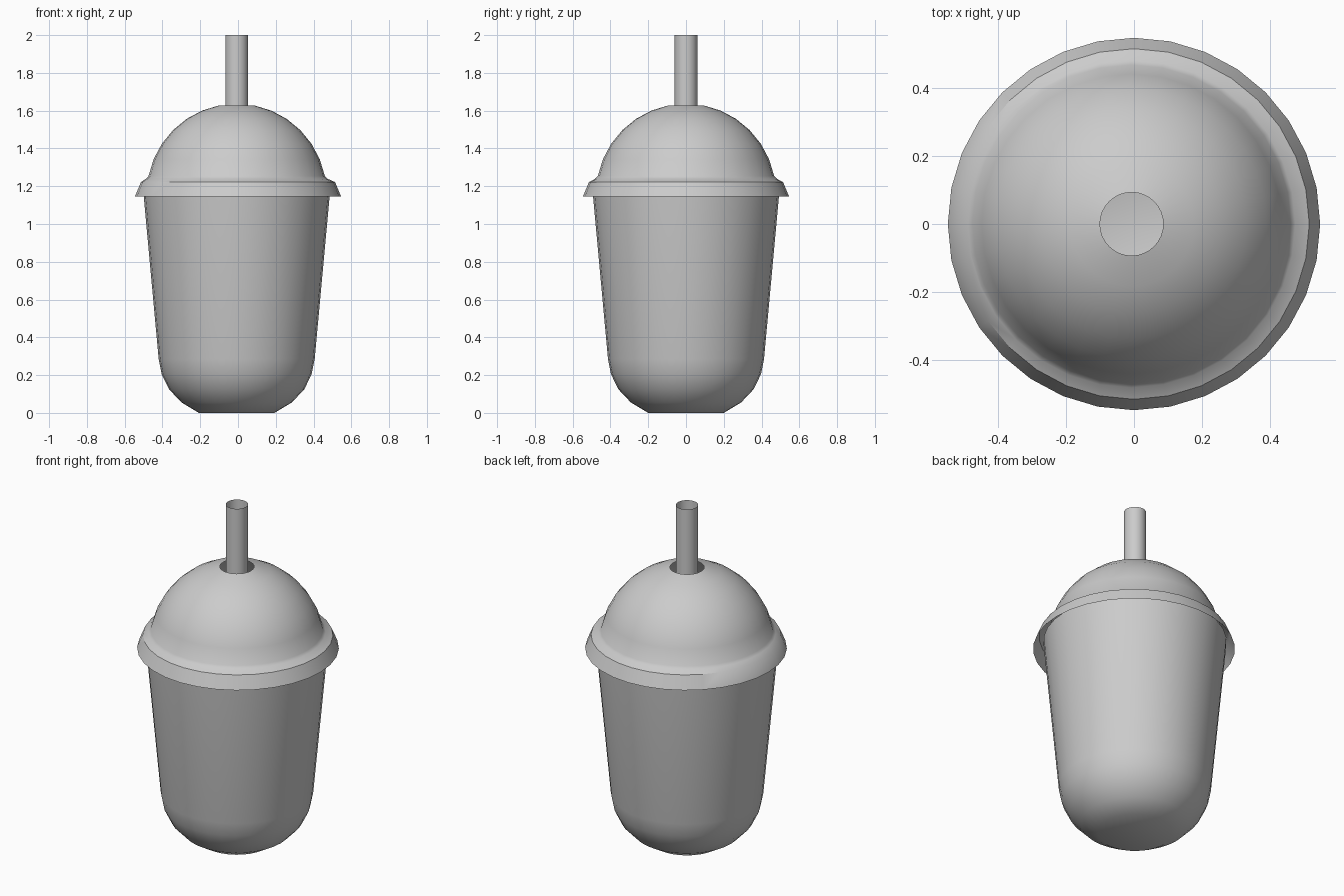
import bpy, bmesh, math

if "Cube" in bpy.data.objects:
    bpy.data.objects.remove(bpy.data.objects["Cube"])

SIDES = 32
CX = -0.007  # cup, dome and straw sit slightly left of the rim centre


def lathe(name, profile, close_start=False):
    """Revolve (radius, z, centre_x) points about a vertical axis."""
    bm = bmesh.new()
    rings = []
    for r, z, cx in profile:
        rings.append([bm.verts.new((cx + r * math.cos(2 * math.pi * i / SIDES),
                                    r * math.sin(2 * math.pi * i / SIDES), z))
                      for i in range(SIDES)])
    for a, b in zip(rings, rings[1:]):
        for i in range(SIDES):
            j = (i + 1) % SIDES
            bm.faces.new((a[i], a[j], b[j], b[i]))
    if close_start:
        bm.faces.new(rings[0][::-1])
    mesh = bpy.data.meshes.new(name)
    bm.to_mesh(mesh)
    bm.free()
    obj = bpy.data.objects.new(name, mesh)
    bpy.context.collection.objects.link(obj)
    bpy.ops.object.select_all(action='DESELECT')
    obj.select_set(True)
    bpy.context.view_layer.objects.active = obj
    bpy.ops.object.shade_smooth_by_angle(angle=math.radians(35))
    return obj


# Cup: flat base, rounded bottom, tapered wall tucked under the lid
cup = [(0.20, 0.0), (0.292, 0.055), (0.358, 0.125), (0.397, 0.205),
       (0.413, 0.285), (0.492, 1.145), (0.496, 1.195)]
lathe("cup", [(r, z, CX) for r, z in cup], close_start=True)

# Lid: flared rim, shoulder and spherical dome with an open straw hole
lid = [(0.546, 1.145, 0.0), (0.514, 1.222, 0.0), (0.48, 1.24, CX)]
for k in range(1, 8):
    a = math.radians(11.25 * k)
    lid.append((0.476 * math.cos(a), 1.161 + 0.476 * math.sin(a), CX))
lathe("dome_lid", lid)

# Straw: open tube reaching down into the cup
lathe("straw", [(0.06, 0.1, CX), (0.06, 2.0, CX)])
